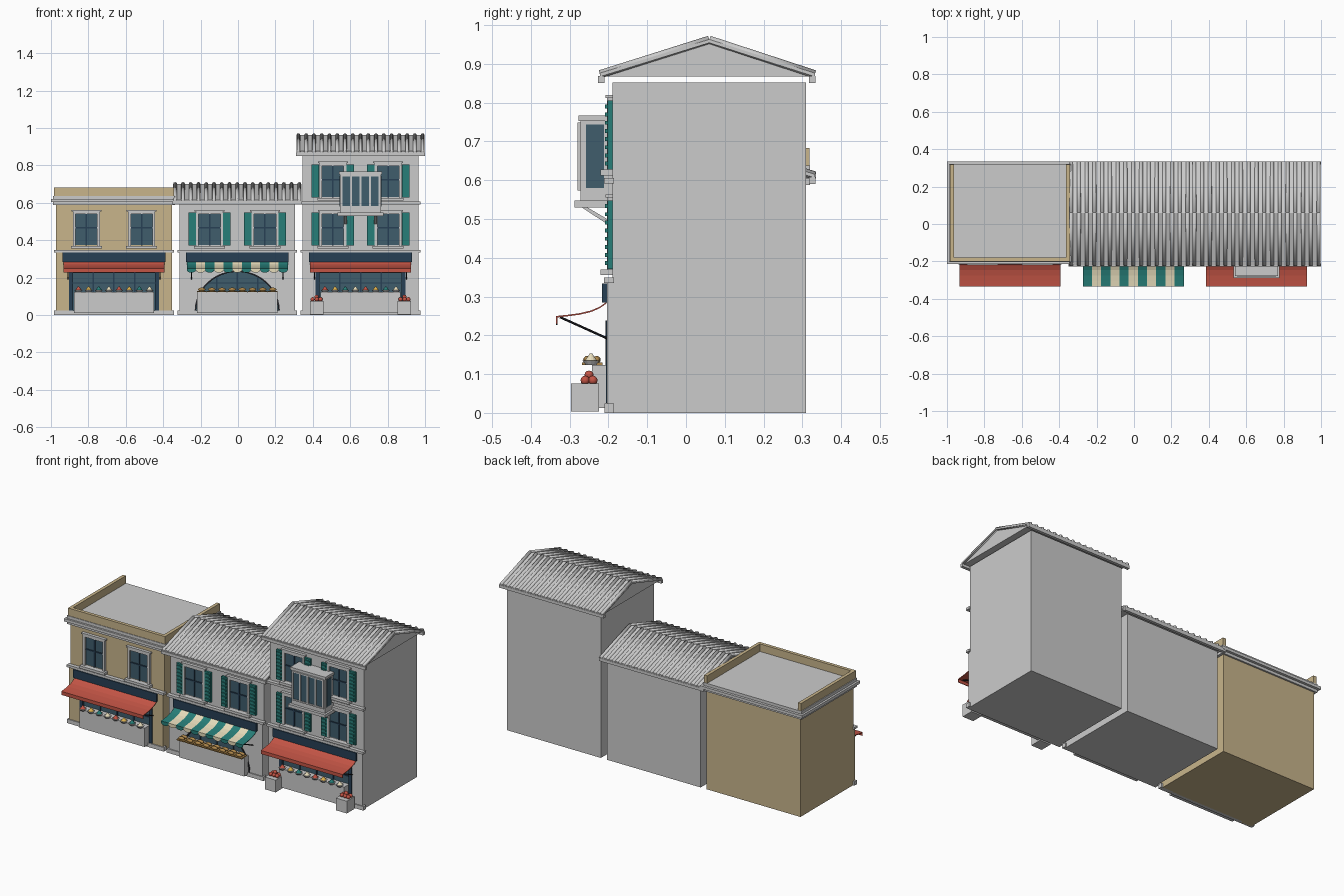
import bpy, bmesh, math
from mathutils import Matrix, Vector

if "Cube" in bpy.data.objects:
    bpy.data.objects.remove(bpy.data.objects["Cube"])


def mat(name, r, g, b):
    m = bpy.data.materials.new(name)
    m.diffuse_color = (r, g, b, 1)
    m.use_nodes = True
    m.node_tree.nodes["Principled BSDF"].inputs["Base Color"].default_value = m.diffuse_color
    return m


TAN = mat("tan_plaster", .58, .46, .26)
TEAL = mat("teal_paint", .02, .21, .19)
RED = mat("red_cloth", .55, .09, .06)
NAVY = mat("navy_board", .02, .05, .09)
GLASS = mat("blue_glass", .05, .11, .15)
CREAM = mat("cream_cloth", .8, .72, .5)
DARK = mat("dark_iron", .02, .02, .025)
BREAD = mat("bread_crust", .42, .24, .07)
GOLD = mat("gold_spice", .75, .45, .08)


class Part:
    """Collects shapes in one mesh object."""

    def __init__(self, name, material=None):
        self.name, self.mat, self.bm = name, material, bmesh.new()

    def box(self, x0, x1, y0, y1, z0, z1):
        m = Matrix.Translation(((x0 + x1) / 2, (y0 + y1) / 2, (z0 + z1) / 2)) @ \
            Matrix.Diagonal((x1 - x0, y1 - y0, z1 - z0, 1))
        bmesh.ops.create_cube(self.bm, size=1, matrix=m)
        return self

    def prism(self, pts, axis, a, b):
        put = (lambda p, t: (t, p[0], p[1])) if axis == 'x' else (lambda p, t: (p[0], t, p[1]))
        lo = [self.bm.verts.new(put(p, a)) for p in pts]
        hi = [self.bm.verts.new(put(p, b)) for p in pts]
        self.bm.faces.new(lo)
        self.bm.faces.new(hi[::-1])
        for i in range(len(pts)):
            j = (i + 1) % len(pts)
            self.bm.faces.new((lo[j], lo[i], hi[i], hi[j]))
        return self

    def rod(self, p, q, r, r2=None, n=8):
        p, q = Vector(p), Vector(q)
        rot = (q - p).to_track_quat('Z', 'Y').to_matrix().to_4x4()
        bmesh.ops.create_cone(self.bm, cap_ends=True, segments=n, radius1=r,
                              radius2=r if r2 is None else r2, depth=(q - p).length,
                              matrix=Matrix.Translation((p + q) / 2) @ rot)
        return self

    def ball(self, x, y, z, rx, ry, rz):
        bmesh.ops.create_uvsphere(self.bm, u_segments=10, v_segments=6, radius=1,
                                  matrix=Matrix.Translation((x, y, z)) @ Matrix.Diagonal((rx, ry, rz, 1)))
        return self

    def done(self, smooth=False):
        bmesh.ops.recalc_face_normals(self.bm, faces=self.bm.faces)
        me = bpy.data.meshes.new(self.name)
        self.bm.to_mesh(me)
        self.bm.free()
        if self.mat:
            me.materials.append(self.mat)
        ob = bpy.data.objects.new(self.name, me)
        bpy.context.collection.objects.link(ob)
        for p in me.polygons:
            p.use_smooth = smooth
        return ob


F = -.19  # main wall face


def window(tag, cx, z, shutters):
    Part(tag + "_glass", GLASS).box(cx - .062, cx + .062, F - .004, F + .002, z + .012, z + .182).done()
    p = Part(tag + "_frame")
    for s in (-1, 1):
        p.box(*sorted((cx + s * .058, cx + s * .072)), F - .014, F, z + .005, z + .19)
    p.box(cx - .072, cx + .072, F - .014, F, z + .178, z + .192)
    p.box(cx - .08, cx + .08, F - .018, F, z + .192, z + .2)       # lintel
    p.box(cx - .083, cx + .083, F - .03, F, z - .008, z + .007)    # sill
    p.done()
    p = Part(tag + "_glazing_bars", NAVY).box(cx - .004, cx + .004, F - .009, F, z + .01, z + .18)
    p.box(cx - .06, cx + .06, F - .009, F, z + .1, z + .107).done()
    if shutters:
        p = Part(tag + "_shutters", TEAL)
        for s in (-1, 1):
            x0, x1 = sorted((cx + s * .073, cx + s * .113))
            p.box(x0, x1, F - .013, F, z + .008, z + .185)
            for i in range(8):
                p.box(x0 + .006, x1 - .006, F - .019, F - .012, z + .018 + i * .021, z + .028 + i * .021)
        p.done()


def awning(tag, cx, striped):
    n = 11
    w = .54 / n
    top = [(-.205, .286), (-.222, .274), (-.245, .264), (-.275, .257), (-.305, .253), (-.333, .25)]
    prof = top + [(y, z - .004) for y, z in reversed(top)]
    cloths = [Part(tag + "_cloth", TEAL if striped else RED)]
    if striped:
        cloths.append(Part(tag + "_cloth_stripes", CREAM))
    for i in range(n if striped else 1):
        c = cloths[i % len(cloths)]
        x0 = cx - .27 + i * w
        x1 = x0 + w if striped else cx + .27
        c.prism(prof, 'x', x0, x1)
        drop = [(x1, .25), (x0, .25)]
        if striped:  # scalloped valance
            drop += [((x0 + x1) / 2 - math.cos(a) * w / 2, .241 - math.sin(a) * .014)
                     for a in (math.pi * k / 6 for k in range(7))]
        else:
            drop += [(x0, .229), (x1, .229)]
        c.prism(drop, 'y', -.335, -.331)
    for c in cloths:
        c.done()
    p = Part(tag + "_arms", DARK)
    for s in (-1, 1):
        p.rod((cx + s * .245, -.325, .247), (cx + s * .245, -.203, .192), .003)
    p.done()


def gable_roof(tag, cx, z):
    y0, ym, y1, h = -.222, .06, .332, .096
    Part(tag + "_gable").prism([(y0, z), (y1, z), (ym, z + h - .006)], 'x', cx - .333, cx + .333).done()
    t = .009
    Part(tag + "_sheet").prism([(y0, z), (ym, z + h - t), (y1, z), (y1, z + t), (ym, z + h), (y0, z + t)],
                               'x', cx - .343, cx + .343).done()
    p = Part(tag + "_tile_ribs")
    for i in range(17):
        x = cx - .332 + i * .0415
        for y in (y0, y1):
            p.rod((x, y, z + .006), (x, ym, z + h - .001), .0105)
    p.done(True)
    p = Part(tag + "_gutters")
    p.box(cx - .345, cx + .345, -.227, -.21, z - .016, z + .002)
    p.box(cx - .345, cx + .345, .317, .334, z - .016, z + .002).done()


def shop(tag, cx, height, wall, arched, shutters, floors):
    Part(tag + "_walls", wall).box(cx - .31, cx + .31, F, .31, 0, height).done()
    # ground floor facing with its opening
    p = Part(tag + "_shop_front", wall)
    if arched:
        arc = [(cx + .228 * math.cos(a), .02 + .218 * math.sin(a)) for a in (math.pi * k / 24 for k in range(25))]
        p.prism([(cx - .31, .02), (cx - .31, .338), (cx + .31, .338), (cx + .31, .02)] + arc, 'y', -.204, F)
        ring = arc + [(cx + (x - cx) * .965, .02 + (z - .02) * .965) for x, z in reversed(arc)]
        Part(tag + "_arch_trim", DARK).prism(ring, 'y', -.207, F).done()
    else:
        p.box(cx - .31, cx - .24, -.204, F, 0, .338).box(cx + .24, cx + .31, -.204, F, 0, .338)
        p.box(cx - .24, cx + .24, -.204, F, .238, .338)
        t = Part(tag + "_shop_frame", NAVY)
        for s in (-1, 1):
            t.box(cx + s * .23 - .01, cx + s * .23 + .01, -.206, F, .025, .238)
        t.box(cx - .24, cx + .24, -.203, F, .226, .238).done()
    p.done()
    Part(tag + "_shop_glass", GLASS).box(cx - .235, cx + .235, F - .003, F + .002, .022, .239).done()
    p = Part(tag + "_shop_bars", NAVY)
    for x in (-.11, 0, .11):
        p.box(cx + x - .004, cx + x + .004, F - .009, F, .03, .212 if x and arched else .232)
    w = .18 if arched else .23
    p.box(cx - w, cx + w, F - .008, F, .168, .175).done()
    p = Part(tag + "_plinth_and_bands").box(cx - .32, cx + .32, -.21, -.185, 0, .024)
    for z in [.335] + [.592] * (floors > 1):
        p.box(cx - .32, cx + .32, -.212, -.185, z, z + .014)
    p.done()
    Part(tag + "_sign_board", NAVY).box(cx - .275, cx + .275, -.216, -.2, .285, .334).done()
    awning(tag + "_awning", cx, arched)
    # counter with goods
    Part(tag + "_counter").box(cx - .215, cx + .215, -.242, F, .012, .124).done()
    xs = [cx - .19 + i * .38 / 7 for i in range(8)]
    p = Part(tag + "_trays", BREAD if arched else None)
    for x in xs:
        if arched:
            p.box(x - .025, x + .025, -.268, -.215, .124, .13)
        else:
            p.rod((x, -.245, .124), (x, -.245, .135), .014, .022, 12)
    p.done()
    if arched:
        p = Part(tag + "_loaves", BREAD)
        for x in xs:
            for y in (-.255, -.23):
                p.ball(x, y, .137, .021, .01, .01)
        p.done(True)
    else:
        for k, m in enumerate((RED, GOLD, TEAL, CREAM)):
            p = Part(tag + "_spice_heaps_%d" % k, m)
            for x in xs[k::4]:
                p.rod((x, -.245, .133), (x, -.245, .153), .017, .003, 12)
            p.done()
    for f in range(floors):
        for s in (-1, 1):
            window("%s_window_%d_%s" % (tag, f, "left" if s < 0 else "right"), cx + s * .148,
                   .363 + f * .257, shutters)


L, M, R = -.663, -.004, .655
shop("spice_shop", L, .6, TAN, False, False, 1)
shop("bakery", M, .59, None, True, True, 1)
shop("grocery", R, .852, None, False, True, 2)
gable_roof("bakery_roof", M, .606)
gable_roof("grocery_roof", R, .867)

# flat roof, cornice and parapet open at the back
p = Part("flat_roof_cornice").box(L - .325, L + .325, -.203, .32, .588, .638)
p.box(L - .337, L + .337, -.214, .335, .604, .621).done()
p = Part("parapet", TAN).box(L - .32, L + .32, -.2, -.18, .636, .683)
for s in (-1, 1):
    p.box(L + s * .31 - .01, L + s * .31 + .01, -.182, .318, .636, .683)
p.done()

# projecting bay on the tall house
Part("bay_body").box(R - .11, R + .11, -.272, F, .547, .765).done()
p = Part("bay_base_and_cap").box(R - .122, R + .122, -.288, F, .53, .548)
p.box(R - .116, R + .116, -.277, F, .752, .767)
for x in (-.08, .08):
    p.prism([(-.272, .532), (-.258, .532), (F, .492), (F, .478)], 'x', R + x - .008, R + x + .008)
p.done()
p = Part("bay_glass", GLASS)
f = Part("bay_frame")
for i in range(4):
    x = R - .075 + i * .05
    p.box(x - .02, x + .02, -.2745, -.27, .58, .743)
for i in range(5):
    x = R - .1 + i * .05
    f.box(x - .005, x + .005, -.28, -.27, .576, .747)
f.box(R - .105, R + .105, -.28, -.27, .574, .582).box(R - .105, R + .105, -.28, -.27, .741, .749)
for s in (-1, 1):
    p.box(*sorted((R + s * .108, R + s * .112)), -.258, -.212, .58, .743)
p.done()
f.done()

# fruit crates on the pavement
c = Part("fruit_crates")
b = Part("crate_fruit", RED)
for s in (-1, 1):
    x = R + s * .235
    c.box(x - .036, x + .036, -.296, -.224, .003, .076)
    for dx in (-.018, .004, .024):
        for y in (-.26, -.24):
            b.ball(x + dx - .003, y, .084, .012, .012, .012)
    b.ball(x, -.25, .097, .012, .012, .012)
c.done()
b.done(True)
